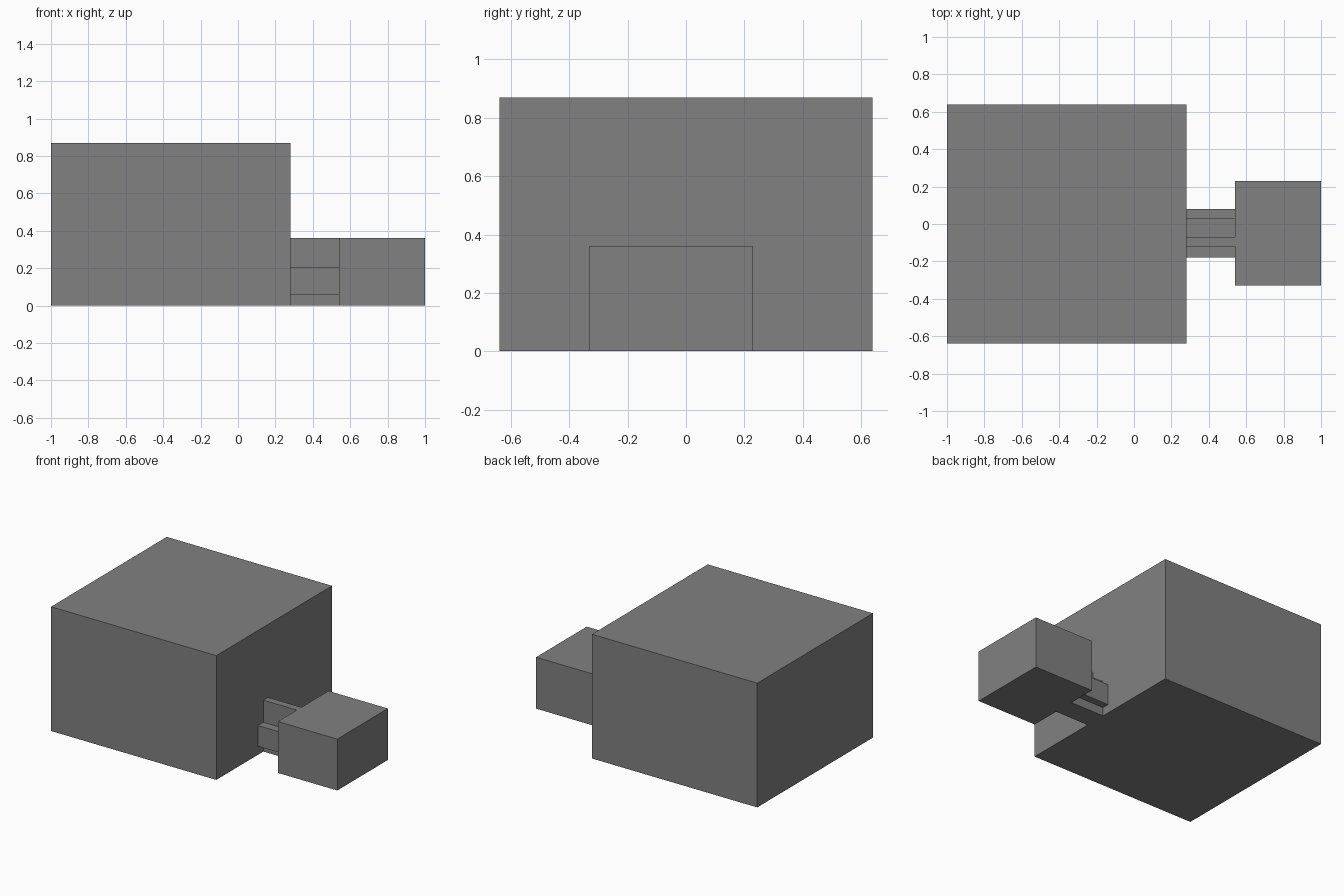
import bpy
import bmesh

default_cube = bpy.data.objects.get("Cube")
if default_cube:
    bpy.data.objects.remove(default_cube, do_unlink=True)

grey = bpy.data.materials.new("mid grey")
grey.use_nodes = True
colour = (0.22, 0.22, 0.22, 1)
grey.diffuse_color = colour
grey.node_tree.nodes["Principled BSDF"].inputs["Base Color"].default_value = colour


def prism(name, profile, x0, x1):
    """Extrude a (y, z) profile along x from x0 to x1."""
    bm = bmesh.new()
    face = bm.faces.new([bm.verts.new((x0, y, z)) for y, z in profile])
    extruded = bmesh.ops.extrude_face_region(bm, geom=[face], use_keep_orig=True)
    moved = [g for g in extruded["geom"] if isinstance(g, bmesh.types.BMVert)]
    bmesh.ops.translate(bm, verts=moved, vec=(x1 - x0, 0, 0))
    bmesh.ops.recalc_face_normals(bm, faces=bm.faces)
    mesh = bpy.data.meshes.new(name)
    bm.to_mesh(mesh)
    bm.free()
    mesh.materials.append(grey)
    obj = bpy.data.objects.new(name, mesh)
    bpy.context.collection.objects.link(obj)
    return obj


def rectangle(y0, y1, top):
    return [(y0, 0), (y1, 0), (y1, top), (y0, top)]


# Large main block and small end block
prism("main_block", rectangle(-0.64, 0.64, 0.87), -1, 0.28)
prism("end_block", rectangle(-0.33, 0.23, 0.36), 0.54, 1)

# Connector: narrow foot, wide middle flanges, stepped top with a tall front rib
foot = [(-0.12, 0), (0.03, 0), (0.03, 0.06)]
back_flange = [(0.08, 0.06), (0.08, 0.205), (0.03, 0.205)]
stepped_top = [(0.03, 0.25), (-0.07, 0.25), (-0.07, 0.36), (-0.12, 0.36)]
front_flange = [(-0.12, 0.205), (-0.18, 0.205), (-0.18, 0.06), (-0.12, 0.06)]
prism("connector", foot + back_flange + stepped_top + front_flange, 0.28, 0.54)
